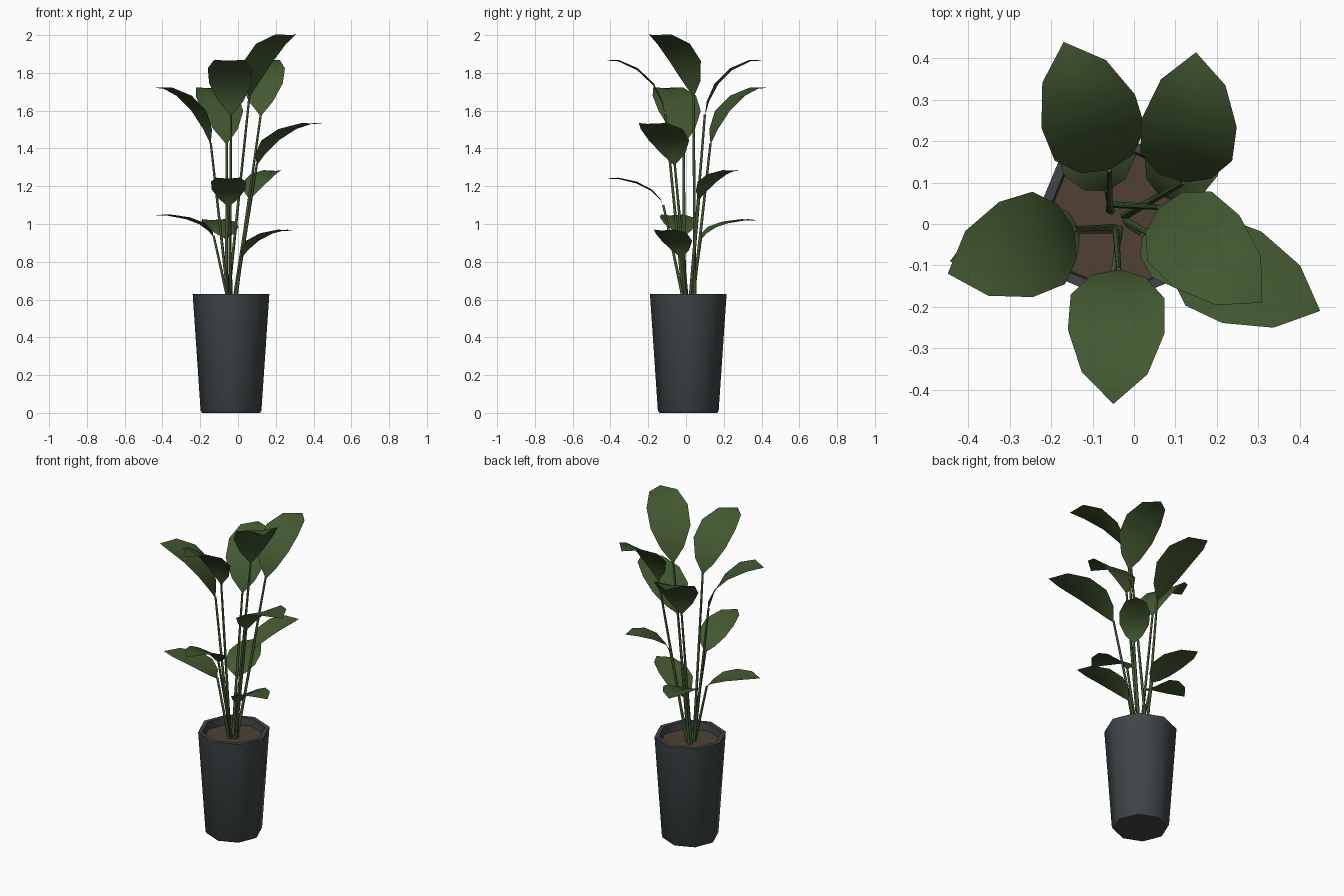
import bpy, bmesh, math
from mathutils import Vector

if "Cube" in bpy.data.objects:
    bpy.data.objects.remove(bpy.data.objects["Cube"])


def material(name, rgb):
    m = bpy.data.materials.new(name)
    m.diffuse_color = (*rgb, 1)
    m.use_nodes = True
    m.node_tree.nodes["Principled BSDF"].inputs["Base Color"].default_value = m.diffuse_color
    return m


GREEN = material("leaf_green", (0.056, 0.100, 0.031))
CHARCOAL = material("pot_charcoal", (0.050, 0.060, 0.064))
BROWN = material("soil_brown", (0.080, 0.053, 0.035))
CX, CY = -0.037, 0.012


def finish(name, bm, mat, angle=None):
    bmesh.ops.recalc_face_normals(bm, faces=bm.faces)
    me = bpy.data.meshes.new(name)
    bm.to_mesh(me)
    bm.free()
    me.materials.append(mat)
    ob = bpy.data.objects.new(name, me)
    bpy.context.collection.objects.link(ob)
    if angle:
        bpy.ops.object.select_all(action='DESELECT')
        ob.select_set(True)
        bpy.context.view_layer.objects.active = ob
        bpy.ops.object.shade_smooth_by_angle(angle=math.radians(angle))
    return ob


def ring(bm, r, z, n=8):
    return [bm.verts.new((CX + r * math.cos(2 * math.pi * i / n),
                          CY + r * math.sin(2 * math.pi * i / n), z)) for i in range(n)]


def bridge(bm, a, b):
    n = len(a)
    for i in range(n):
        bm.faces.new((a[i], a[(i + 1) % n], b[(i + 1) % n], b[i]))


# Eight-sided tapered pot with a lip
bm = bmesh.new()
rings = [ring(bm, r, z) for r, z in
         [(0.153, 0), (0.161, 0.012), (0.203, 0.63), (0.178, 0.63), (0.172, 0.57)]]
for a, b in zip(rings, rings[1:]):
    bridge(bm, a, b)
bm.faces.new(rings[0])
finish("pot", bm, CHARCOAL, 50)

# Soil disc
bm = bmesh.new()
bm.faces.new(ring(bm, 0.174, 0.585))
soil = finish("soil", bm, BROWN)
if soil.data.polygons[0].normal.z < 0:
    soil.data.flip_normals()

# Blade stations: run fraction, rise fraction, width fraction
STATIONS = [(0, 0, 0), (0.05, 0.25, 0.56), (0.20, 0.56, 0.97),
            (0.46, 0.83, 1.0), (0.77, 0.99, 0.68), (1, 1, 0)]


def leaf(name, base, tip, half):
    """Arching blade with a shallow centre fold."""
    base, tip = Vector(base), Vector(tip)
    d = tip - base
    side = Vector((-d.y, d.x, 0)).normalized()
    bm = bmesh.new()
    rows = []
    for run, rise, wide in STATIONS:
        p = base + Vector((d.x * run, d.y * run, d.z * rise))
        if wide == 0:
            rows.append([bm.verts.new(p)] * 3)
        else:
            rows.append([bm.verts.new(p + side * half * wide * s
                                      + Vector((0, 0, 0.010 * abs(s) * wide)))
                         for s in (-1, 0, 1)])
    for a, b in zip(rows, rows[1:]):
        for i in (0, 1):
            loop = list(dict.fromkeys((a[i], a[i + 1], b[i + 1], b[i])))
            bm.faces.new(loop)
    finish(name + "_leaf", bm, GREEN, 50)


def stem(name, start, end, r=0.008, n=5):
    """Slim stalk, slightly bowed, from soil to blade."""
    start, end = Vector(start), Vector(end)
    bm = bmesh.new()
    rows = []
    for t in (0, 0.5, 1):
        p = start.lerp(end, t)
        rad = r * (1.1 - 0.3 * t)
        rows.append([bm.verts.new(p + Vector((rad * math.cos(2 * math.pi * i / n),
                                              rad * math.sin(2 * math.pi * i / n), 0)))
                     for i in range(n)])
    for a, b in zip(rows, rows[1:]):
        bridge(bm, a, b)
    bm.faces.new(rows[0])
    bm.faces.new(rows[-1])
    finish(name + "_stem", bm, GREEN, 80)


# name, stem foot (x, y), blade base, blade tip, half width
PLANT = [
    ("top_right", (-0.055, 0.047), (0.06, 0.04, 1.67), (0.31, -0.19, 2.00), 0.118),
    ("upper_back_right", (-0.02, 0.02), (0.12, 0.10, 1.57), (0.15, 0.415, 1.865), 0.115),
    ("upper_back_left", (-0.06, 0.035), (-0.06, 0.13, 1.42), (-0.17, 0.44, 1.72), 0.120),
    ("upper_left", (-0.05, -0.008), (-0.145, -0.012), (-0.45, -0.12, 1.72), 0.122),
    ("upper_front", (-0.045, -0.01), (-0.037, -0.11, 1.57), (-0.05, -0.435, 1.865), 0.117),
    ("upper_right", (-0.02, 0.008), (0.10, -0.06, 1.31), (0.45, -0.21, 1.53), 0.120),
    ("lower_back_right", (-0.025, 0.02), (0.06, 0.07, 1.13), (0.22, 0.28, 1.28), 0.085),
    ("lower_back_left", (-0.055, 0.03), (-0.065, 0.08, 0.92), (-0.15, 0.38, 1.02), 0.092),
    ("lower_left", (-0.05, -0.015), (-0.13, -0.017, 0.93), (-0.445, -0.09, 1.045), 0.090),
    ("lower_front", (-0.035, -0.01), (-0.05, -0.12, 1.09), (-0.052, -0.43, 1.24), 0.092),
    ("lower_right", (-0.015, 0.0), (0.02, -0.025, 0.82), (0.30, -0.14, 0.965), 0.090),
]
for name, foot, base, tip, half in PLANT:
    if len(base) == 2:
        base = (*base, 1.42)
    stem(name, (*foot, 0.58), (base[0], base[1], base[2] + 0.01))
    leaf(name, base, tip, half)
